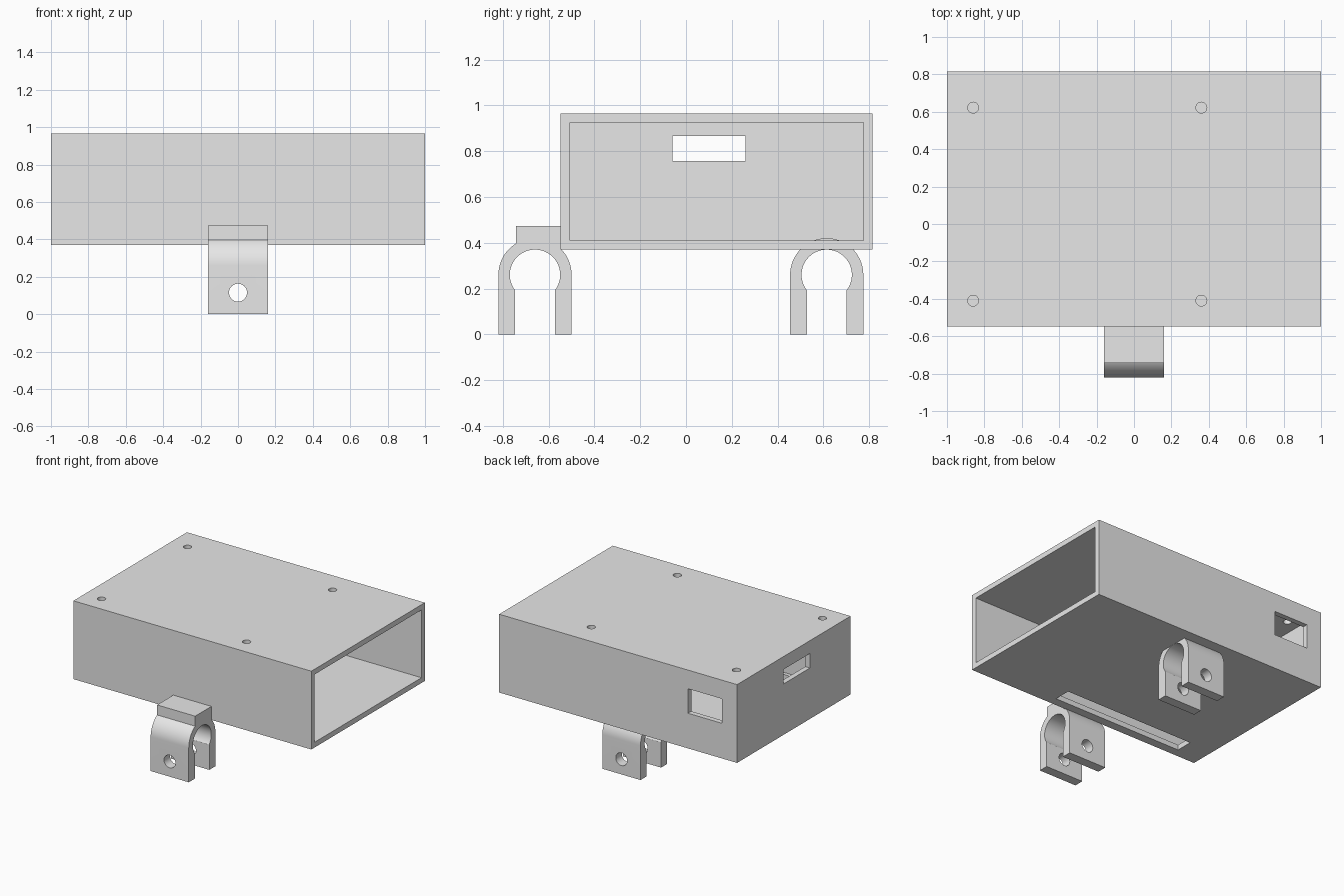
import bpy, bmesh, math

old = bpy.data.objects.get("Cube")
if old:
    bpy.data.objects.remove(old, do_unlink=True)

grey = bpy.data.materials.new("plain_grey")
grey.use_nodes = True
grey.diffuse_color = (0.8, 0.8, 0.8, 1)
grey.node_tree.nodes["Principled BSDF"].inputs["Base Color"].default_value = (0.8, 0.8, 0.8, 1)


def finish(name, bm):
    bmesh.ops.recalc_face_normals(bm, faces=bm.faces)
    mesh = bpy.data.meshes.new(name)
    bm.to_mesh(mesh)
    bm.free()
    mesh.materials.append(grey)
    obj = bpy.data.objects.new(name, mesh)
    bpy.context.collection.objects.link(obj)
    return obj


def box(name, x, y, z):
    """Box from (min, max) pairs on each axis."""
    bm = bmesh.new()
    bmesh.ops.create_cube(bm, size=1)
    for v in bm.verts:
        v.co = [(lo + hi) / 2 + c * (hi - lo) for c, (lo, hi) in zip(v.co, (x, y, z))]
    return finish(name, bm)


def cylinder(name, centre, radius, depth, along_y=False):
    bm = bmesh.new()
    bmesh.ops.create_cone(bm, cap_ends=True, segments=40, radius1=radius, radius2=radius, depth=depth)
    obj = finish(name, bm)
    obj.location = centre
    if along_y:
        obj.rotation_euler.x = math.pi / 2
    return obj


def boolean(target, tools, operation="DIFFERENCE"):
    """Apply each tool to the target and discard it."""
    bpy.context.view_layer.objects.active = target
    for tool in tools:
        tool.hide_render = True
        mod = target.modifiers.new("cut", "BOOLEAN")
        mod.operation = operation
        mod.solver = "EXACT"
        mod.object = tool
        bpy.ops.object.modifier_apply(modifier=mod.name)
        bpy.data.objects.remove(tool, do_unlink=True)


def smooth(obj):
    bpy.ops.object.select_all(action="DESELECT")
    obj.select_set(True)
    bpy.context.view_layer.objects.active = obj
    bpy.ops.object.shade_smooth_by_angle(angle=math.radians(30))


def arc(cy, cz, r, start, end, steps):
    angles = [math.radians(start + (end - start) * i / steps) for i in range(steps + 1)]
    return [(cy + r * math.cos(a), cz + r * math.sin(a)) for a in angles]


HALF_WIDTH = 0.16


def clip(name, cy):
    """Open clamp: round socket over two legs, with a bolt hole through both."""
    cz, gap, socket = 0.26, 0.087, 0.11
    mouth = math.degrees(math.acos(gap / socket))
    outline = [(cy + HALF_WIDTH, 0)] + arc(cy, cz, HALF_WIDTH, 0, 180, 40)
    outline += [(cy - HALF_WIDTH, 0), (cy - gap, 0)]
    outline += arc(cy, cz, socket, 180 + mouth, -mouth, 48) + [(cy + gap, 0)]
    bm = bmesh.new()
    face = bm.faces.new([bm.verts.new((-HALF_WIDTH, y, z)) for y, z in outline])
    swept = bmesh.ops.extrude_face_region(bm, geom=[face])["geom"]
    verts = [g for g in swept if isinstance(g, bmesh.types.BMVert)]
    bmesh.ops.translate(bm, verts=verts, vec=(2 * HALF_WIDTH, 0, 0))
    obj = finish(name, bm)
    boolean(obj, [cylinder("bolt_cutter", (0, cy, 0.115), 0.048, 0.5, True)])
    return obj


# Housing: a shell open at the +x end
housing = box("housing", (-1, 1), (-0.548, 0.815), (0.37, 0.965))
cutters = [
    box("cavity_cutter", (-0.96, 1.1), (-0.508, 0.775), (0.41, 0.925)),
    box("end_slot_cutter", (-1.1, -0.9), (-0.06, 0.26), (0.757, 0.867)),
    box("back_window_cutter", (-0.875, -0.588), (0.7, 0.9), (0.637, 0.823)),
    box("floor_slot_cutter", (-0.8, 0.3), (-0.48, -0.35), (0.3, 0.45)),
]
cutters += [cylinder("screw_cutter", (x, y, 0.95), 0.029, 0.2)
            for x in (-0.86, 0.36) for y in (-0.41, 0.622)]
boolean(housing, cutters)
smooth(housing)

# Clips under the housing
smooth(clip("rear_clip", 0.615))
front = clip("front_clip", -0.66)
smooth(front)

# Block joining the front clip to the housing wall
box("front_clip_block", (-HALF_WIDTH, HALF_WIDTH), (-0.743, -0.54), (0.372, 0.473))
